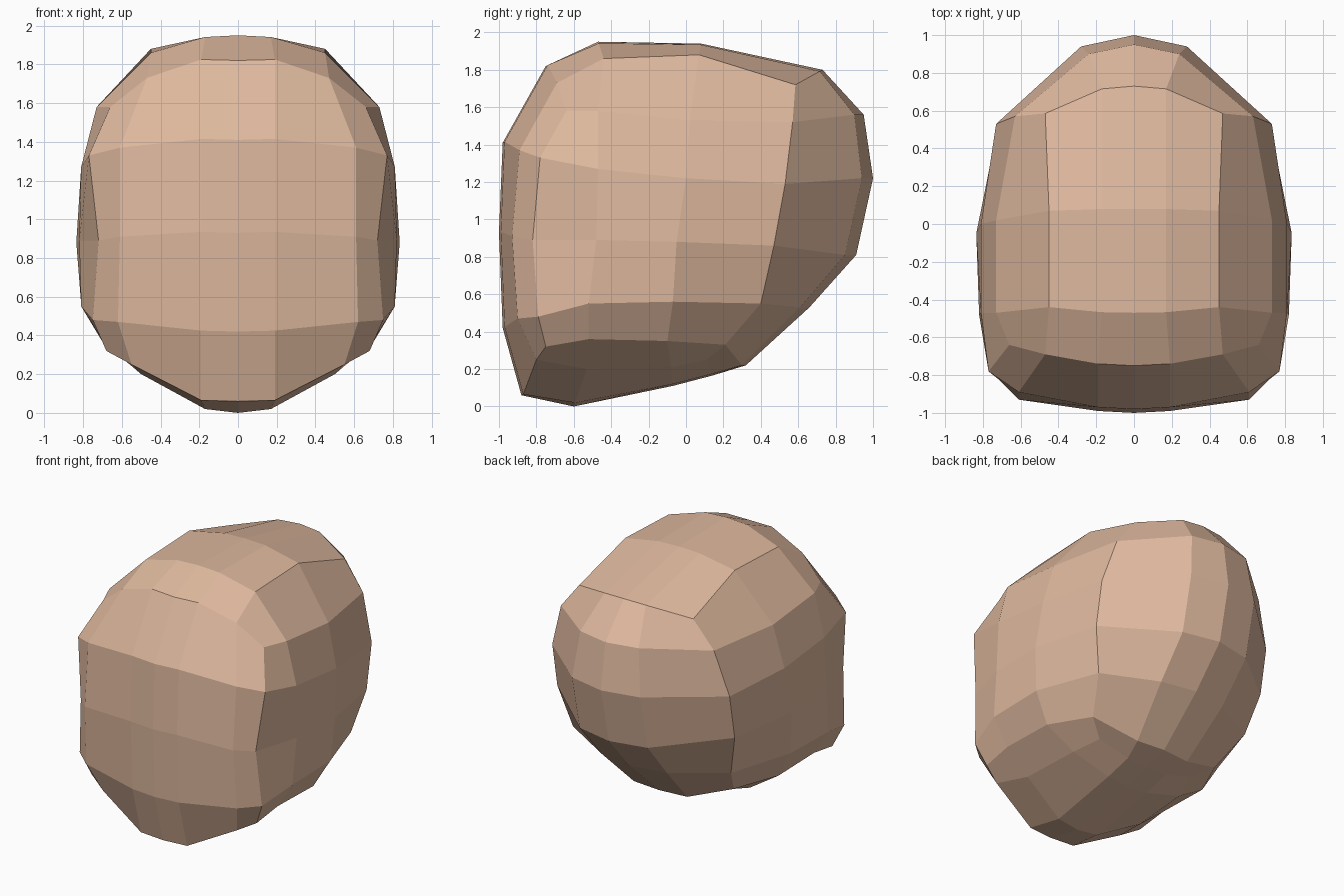
import bpy, bmesh
from mathutils import Matrix

if "Cube" in bpy.data.objects:
    bpy.data.objects.remove(bpy.data.objects["Cube"])

INNER_X = 0.17  # loop beside the centre line

# Half rings, top to bottom: front centre (y,z), cheek, front corner, side front,
# side middle, back corner (x,y,z), back inner (x,y), back centre (y,z)
RINGS = [
    [(-.75, 1.82), (.47, -.69, 1.73), (.66, -.64, 1.58), (.73, -.47, 1.58),
     (.73, .02, 1.53), (.63, .57, 1.52), (.24, .90), (.95, 1.56)],
    [(-.98, 1.41), (.61, -.89, 1.37), (.77, -.78, 1.33), (.81, -.47, 1.27),
     (.81, 0, 1.22), (.73, .53, 1.19), (.28, .94), (1.0, 1.22)],
    [(-1.0, .93), (.61, -.93, .91), (.72, -.82, .89), (.82, -.48, .89),
     (.835, -.05, .88), (.73, .47, .86), (.28, .85), (.91, .81)],
    [(-.98, .42), (.62, -.90, .47), (.75, -.79, .48), (.81, -.52, .55),
     (.81, -.07, .56), (.65, .40, .55), (.27, .61), (.66, .53)],
    [(-.88, .06), (.55, -.80, .25), (.68, -.75, .32), (.69, -.52, .36),
     (.69, -.10, .35), (.54, .21, .33), (.22, .30), (.32, .22)],
]
# Caps, front to back: centre (y,z) and outer point (x,y,z)
CROWN = [[(-.47, 1.95), (.45, -.44, 1.86)], [(.08, 1.94), (.45, .07, 1.88)],
         [(.73, 1.80), (.47, .585, 1.72)]]
CHIN = [[(-.60, 0), (.50, -.53, .20)], [(-.07, .11), (.47, -.08, .21)],
        [(.14, .165), (.40, .11, .25)]]

bm = bmesh.new()


def ring(data):
    (fy, fz), *side, (bx, by), (cy, cz) = data
    pts = [(0, fy, fz), (INNER_X + .02, fy + .01, fz + .005), *side, (bx, by, cz), (0, cy, cz)]
    return [bm.verts.new(p) for p in pts]


def cap_row(data):
    (y, z), (x, ey, ez) = data
    pts = [(0, y, z), (INNER_X, y + .1 * (ey - y), z + .1 * (ez - z)), (x, ey, ez)]
    return [bm.verts.new(p) for p in pts]


def bridge(a, b):
    for i in range(len(a) - 1):
        bm.faces.new((a[i], a[i + 1], b[i + 1], b[i]))


def close(r, rows):
    """Fill a ring with a grid cap; the front corner gets one extra quad."""
    f, m, k = [cap_row(d) for d in rows]
    bridge(f, m)
    bridge(m, k)
    bridge(r[:3], f)
    bm.faces.new((r[2], r[3], r[4], f[2]))
    bridge(r[4:], [f[2], m[2], k[2], k[1], k[0]])


# Half head from rings and caps, then mirrored
rings = [ring(d) for d in RINGS]
for upper, lower in zip(rings, rings[1:]):
    bridge(upper, lower)
close(rings[0], CROWN)
close(rings[-1], CHIN)
bmesh.ops.mirror(bm, geom=bm.verts[:] + bm.edges[:] + bm.faces[:],
                 matrix=Matrix.Identity(4), merge_dist=0.001, axis='X')
bmesh.ops.remove_doubles(bm, verts=bm.verts[:], dist=0.001)
bmesh.ops.recalc_face_normals(bm, faces=bm.faces[:])

mesh = bpy.data.meshes.new("head")
bm.to_mesh(mesh)
bm.free()
head = bpy.data.objects.new("head", mesh)
bpy.context.collection.objects.link(head)

# Skin colour
skin = bpy.data.materials.new("skin")
skin.diffuse_color = (0.73, 0.48, 0.34, 1)
skin.use_nodes = True
skin.node_tree.nodes["Principled BSDF"].inputs["Base Color"].default_value = skin.diffuse_color
mesh.materials.append(skin)
